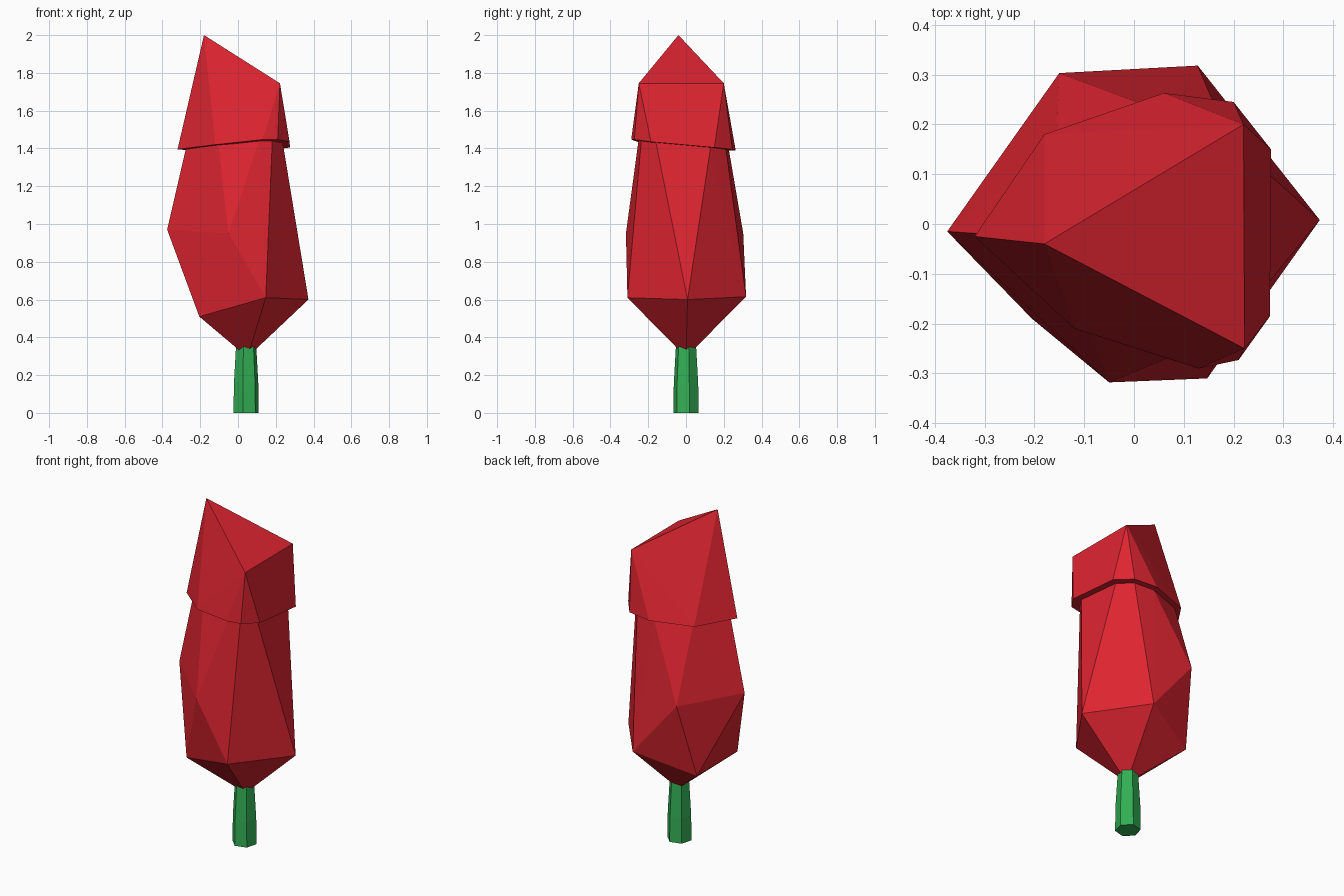
import bpy, bmesh, math

if "Cube" in bpy.data.objects:
    bpy.data.objects.remove(bpy.data.objects["Cube"])


def material(name, rgb):
    m = bpy.data.materials.new(name)
    m.diffuse_color = (*rgb, 1)
    m.use_nodes = True
    m.node_tree.nodes["Principled BSDF"].inputs["Base Color"].default_value = m.diffuse_color
    return m


def hull(name, points, mat):
    """Faceted solid wrapped around a handful of corner points."""
    bm = bmesh.new()
    for p in points:
        bm.verts.new(p)
    res = bmesh.ops.convex_hull(bm, input=bm.verts[:])
    loose = [v for v in bm.verts if not v.link_faces]
    bmesh.ops.delete(bm, geom=loose, context='VERTS')
    bmesh.ops.recalc_face_normals(bm, faces=bm.faces[:])
    me = bpy.data.meshes.new(name)
    bm.to_mesh(me)
    bm.free()
    me.materials.append(mat)
    ob = bpy.data.objects.new(name, me)
    bpy.context.collection.objects.link(ob)
    return ob


red = material("petal red", (0.73, 0.018, 0.03))
green = material("stem green", (0.032, 0.43, 0.09))

# nine-sided rim where the bud is split into body and cap
rim = [(-0.32, -0.025, 1.395), (-0.12, -0.21, 1.42), (0.13, -0.29, 1.447),
       (0.21, -0.273, 1.447), (0.273, -0.185, 1.435), (0.275, 0.15, 1.405),
       (0.20, 0.245, 1.395), (0.06, 0.263, 1.39), (-0.18, 0.18, 1.385)]

# body: stretched icosahedron, cut off at the (narrower) rim
body = [(0.05, 0, 0.295),
        (0.373, 0.008, 0.60), (0.147, -0.31, 0.61), (-0.205, -0.19, 0.51),
        (-0.205, 0.19, 0.51), (0.128, 0.318, 0.615),
        (-0.375, -0.015, 0.97), (-0.05, -0.318, 0.95), (-0.15, 0.303, 0.95)]
hull("bud_body", body + [(x * 0.865, y * 0.865, z) for x, y, z in rim], red)

# cap: overhanging top piece
hull("bud_cap", rim + [(-0.18, -0.04, 2.0), (0.222, -0.25, 1.745),
                       (0.22, 0.20, 1.745)], red)

# stem: six-sided, tapering upward
stem = []
for z, r in ((0, 0.069), (0.15, 0.067), (0.36, 0.055)):
    for k in range(6):
        a = math.radians(15 + 60 * k)
        stem.append((0.043 + r * math.cos(a), r * math.sin(a), z))
hull("stem", stem, green)
